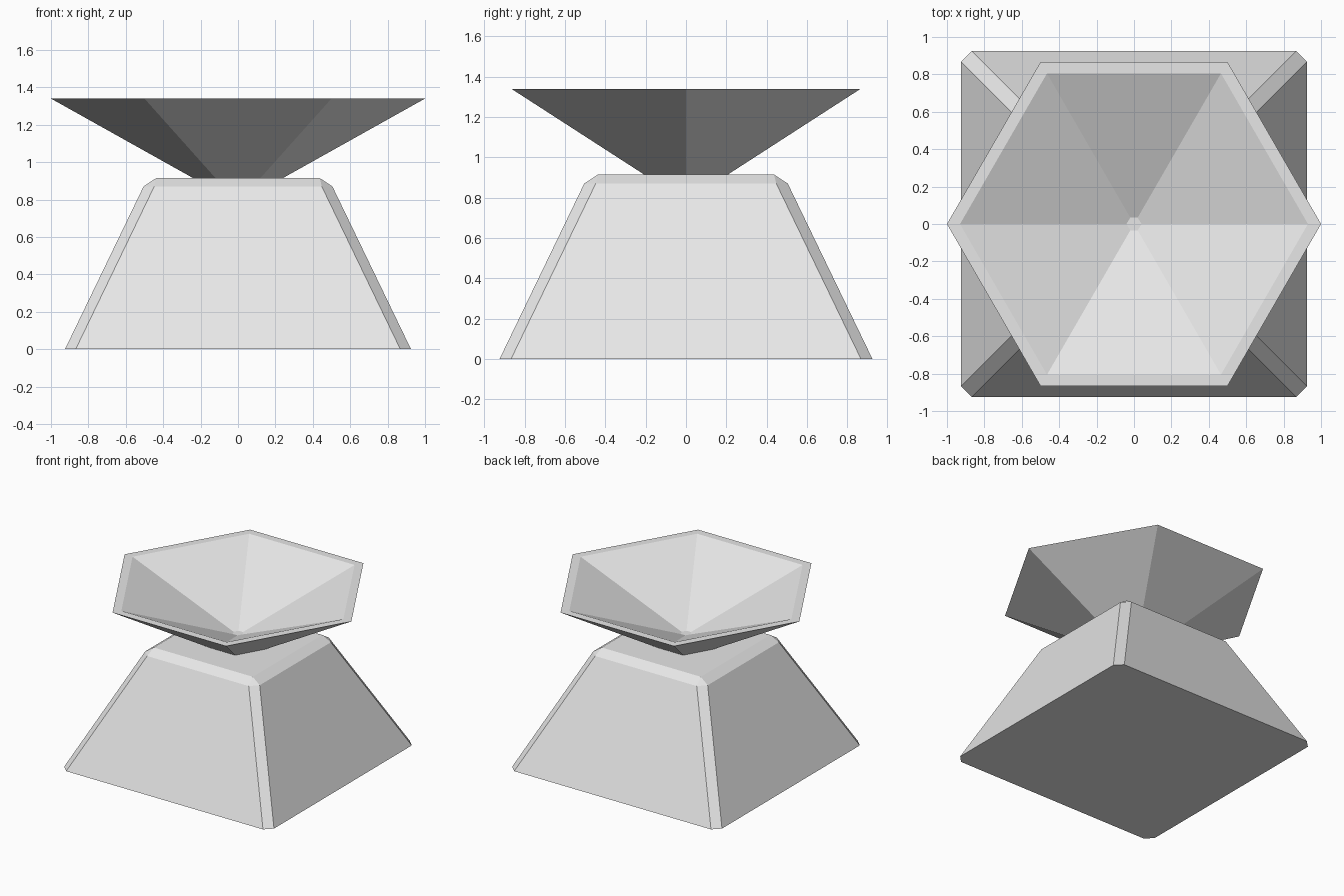
import bpy, bmesh, math

cube = bpy.data.objects.get("Cube")
if cube:
    bpy.data.objects.remove(cube, do_unlink=True)

grey = bpy.data.materials.new("light_grey")
grey.use_nodes = True
colour = (0.8, 0.8, 0.8, 1)
grey.diffuse_color = colour
grey.node_tree.nodes["Principled BSDF"].inputs["Base Color"].default_value = colour


def clipped_square(half, cut, z):
    """Eight points of a square with its corners cut off."""
    pts = []
    for i in range(4):
        c, s = round(math.cos(i * math.pi / 2)), round(math.sin(i * math.pi / 2))
        for x, y in ((half, half - cut), (half - cut, half)):
            pts.append((x * c - y * s, x * s + y * c, z))
    return pts


def hexagon(radius, z):
    return [(radius * math.cos(i * math.pi / 3), radius * math.sin(i * math.pi / 3), z)
            for i in range(6)]


def loft(name, rings):
    """Skin a stack of rings and cap both ends."""
    bm = bmesh.new()
    loops = [[bm.verts.new(p) for p in ring] for ring in rings]
    n = len(loops[0])
    for low, high in zip(loops, loops[1:]):
        for i in range(n):
            j = (i + 1) % n
            bm.faces.new((low[i], low[j], high[j], high[i]))
    bm.faces.new(loops[0][::-1])
    bm.faces.new(loops[-1])
    bmesh.ops.remove_doubles(bm, verts=bm.verts, dist=0.0001)
    bmesh.ops.recalc_face_normals(bm, faces=bm.faces)
    mesh = bpy.data.meshes.new(name)
    bm.to_mesh(mesh)
    bm.free()
    mesh.materials.append(grey)
    obj = bpy.data.objects.new(name, mesh)
    bpy.context.collection.objects.link(obj)
    return obj


# Tapered pedestal with cut corners and a bevelled top edge
loft("pedestal", [clipped_square(0.925, 0.057, 0),
                  clipped_square(0.505, 0.057, 0.87),
                  clipped_square(0.437, 0, 0.915)])

# Six-sided bowl: outer wall, flat rim, inner wall and small floor
loft("bowl", [hexagon(0.24, 0.915), hexagon(1, 1.34),
              hexagon(0.93, 1.34), hexagon(0.04, 0.98)])
